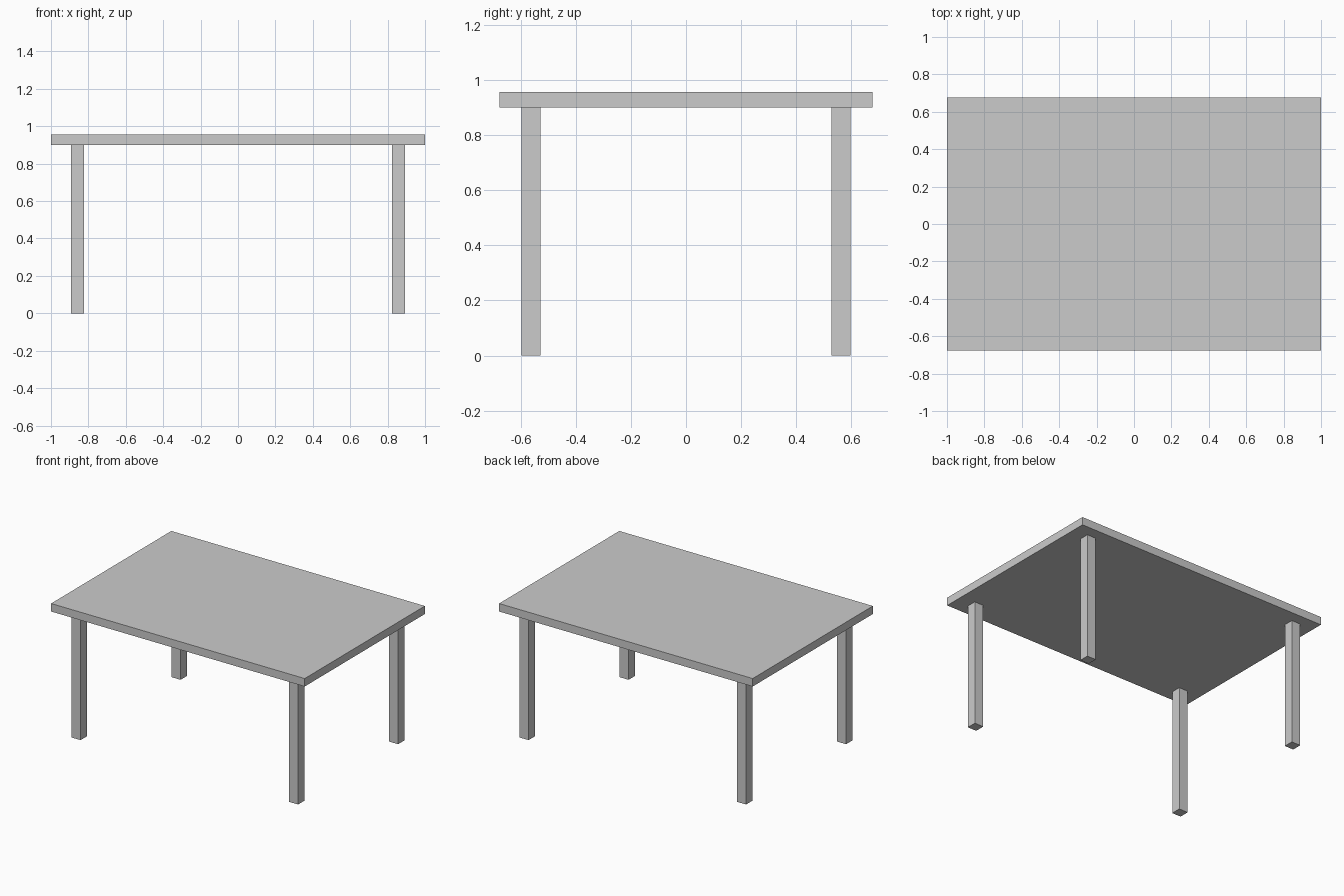
import bpy

if "Cube" in bpy.data.objects:
    bpy.data.objects.remove(bpy.data.objects["Cube"])


def box(name, lo, hi):
    """Axis-aligned box between two corners."""
    centre = [(a + b) / 2 for a, b in zip(lo, hi)]
    size = [b - a for a, b in zip(lo, hi)]
    bpy.ops.mesh.primitive_cube_add(size=1, location=centre)
    obj = bpy.context.object
    obj.name = name
    obj.scale = size
    bpy.ops.object.transform_apply(location=False, rotation=False, scale=True)
    return obj


UNDERSIDE, TOP = 0.90, 0.957
LEG = 0.07                     # square leg thickness
LEG_X, LEG_Y = 0.858, 0.563    # leg centres

# Table top
box("table_top", (-1, -0.677, UNDERSIDE), (1, 0.677, TOP))

# Four square legs
for y_name, sy in (("front", -1), ("back", 1)):
    for x_name, sx in (("left", -1), ("right", 1)):
        x, y, h = sx * LEG_X, sy * LEG_Y, LEG / 2
        box(f"{y_name}_{x_name}_leg", (x - h, y - h, 0), (x + h, y + h, UNDERSIDE))
